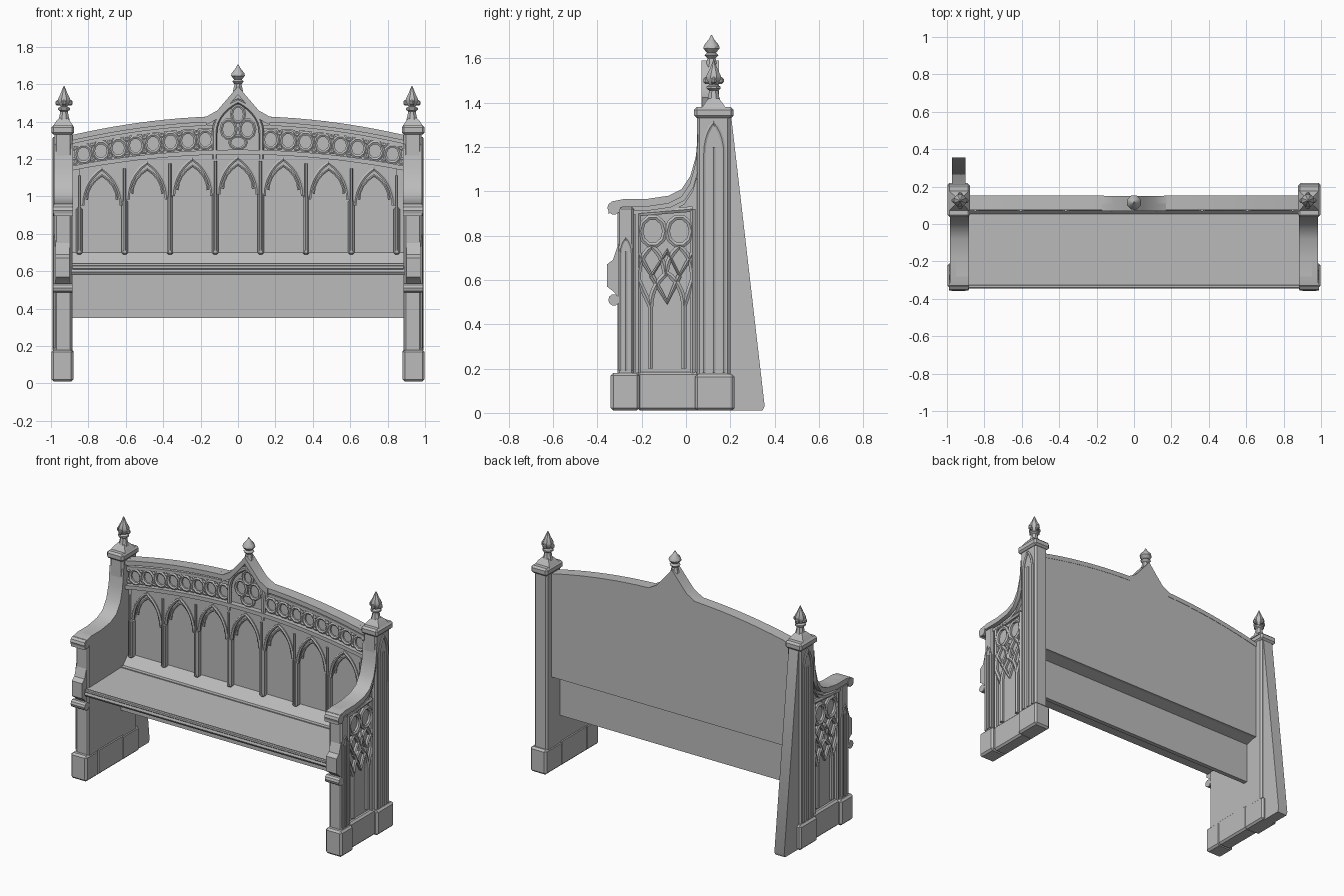
import bpy, bmesh, math

old = bpy.data.objects.get("Cube")
if old:
    bpy.data.objects.remove(old, do_unlink=True)

stone = bpy.data.materials.new("grey stone")
stone.use_nodes = True
GREY = (0.5, 0.5, 0.5, 1)
stone.diffuse_color = GREY
stone.node_tree.nodes["Principled BSDF"].inputs["Base Color"].default_value = GREY


def finish(name, bm):
    bmesh.ops.recalc_face_normals(bm, faces=bm.faces)
    mesh = bpy.data.meshes.new(name)
    bm.to_mesh(mesh)
    bm.free()
    mesh.materials.append(stone)
    ob = bpy.data.objects.new(name, mesh)
    bpy.context.collection.objects.link(ob)
    bpy.ops.object.select_all(action='DESELECT')
    ob.select_set(True)
    bpy.context.view_layer.objects.active = ob
    bpy.ops.object.shade_smooth_by_angle(angle=math.radians(35))
    return ob


def place(axis, a, u, z):
    return (a, u, z) if axis == 'x' else (u, a, z)


def prism(name, outline, a0, a1, axis, bevel=0):
    """Extrude an outline of (u, z) points along x or y."""
    bm = bmesh.new()
    face = bm.faces.new([bm.verts.new(place(axis, a0, u, z)) for u, z in outline])
    new = bmesh.ops.extrude_face_region(bm, geom=[face])["geom"]
    verts = [v for v in new if isinstance(v, bmesh.types.BMVert)]
    bmesh.ops.translate(bm, verts=verts, vec=place(axis, a1 - a0, 0, 0))
    if bevel:
        bmesh.ops.bevel(bm, geom=bm.edges[:], offset=bevel, segments=1, affect='EDGES')
    return finish(name, bm)


def box(name, x0, x1, y0, y1, z0, z1, bevel=0):
    return prism(name, [(x0, z0), (x1, z0), (x1, z1), (x0, z1)], y0, y1, 'y', bevel)


def band(name, line, height, a0, a1, axis):
    """Moulding of even height hanging below a line."""
    return prism(name, line + [(u, z - height) for u, z in reversed(line)], a0, a1, axis)


def rod(name, lines, a, axis, radius=0.01):
    """Round bars following lines on one plane."""
    curve = bpy.data.curves.new(name, 'CURVE')
    curve.dimensions = '3D'
    curve.bevel_depth = radius
    curve.bevel_resolution = 1
    curve.use_fill_caps = True
    for line in lines:
        closed = line[0] == line[-1]
        pts = line[:-1] if closed else line
        sp = curve.splines.new('POLY')
        sp.points.add(len(pts) - 1)
        sp.use_cyclic_u = closed
        for p, (u, z) in zip(sp.points, pts):
            p.co = (*place(axis, a, u, z), 1)
    tmp = bpy.data.objects.new(name, curve)
    bpy.context.collection.objects.link(tmp)
    bm = bmesh.new()
    bm.from_mesh(tmp.to_mesh())
    bpy.data.objects.remove(tmp, do_unlink=True)
    return finish(name, bm)


def lathe(name, x, y, profile, sides=8):
    bm = bmesh.new()
    rings = [[bm.verts.new((x + r * math.cos((k + .5) * math.tau / sides),
                            y + r * math.sin((k + .5) * math.tau / sides), z))
              for k in range(sides)] for r, z in profile]
    for lo, hi in zip(rings, rings[1:]):
        for k in range(sides):
            n = (k + 1) % sides
            bm.faces.new((lo[k], lo[n], hi[n], hi[k]))
    bm.faces.new(rings[0])
    bm.faces.new(rings[-1])
    return finish(name, bm)


def arch(c, w, spring, apex, n=7):
    """Pointed arch line, left foot to right foot."""
    left = []
    for i in range(n + 1):
        a = math.radians(60) * i / n
        left.append((c - w + 2 * w * (1 - math.cos(a)),
                     spring + (apex - spring) * math.sin(a) / math.sin(math.radians(60))))
    return left + [(2 * c - u, z) for u, z in reversed(left[:-1])]


def ring(c, z, r, rz=None, n=10):
    pts = [(c + r * math.cos(i * math.tau / n), z + (rz or r) * math.sin(i * math.tau / n))
           for i in range(n)]
    return pts + [pts[0]]


def span(x0, x1, n, f):
    return [(x0 + (x1 - x0) * i / n, f(x0 + (x1 - x0) * i / n)) for i in range(n + 1)]


def crest(x):
    return 1.43 - 0.1 * (x / 0.88) ** 2


def rail(x):
    return 1.25 - 0.085 * (x / 0.88) ** 2


# Back board with central gable
gable = [(-.17, crest(.17)), (-.11, 1.46), (-.05, 1.53), (0, 1.59),
         (.05, 1.53), (.11, 1.46), (.17, crest(.17))]
top = span(-.89, -.18, 10, crest) + gable + span(.18, .89, 10, crest)
prism("back_board", [(.89, .64), (-.89, .64)] + top, .11, .15, 'y')
band("gable_moulding", gable, .045, .07, .15, 'y')
for s, side in ((-1, "right"), (1, "left")):
    band(side + "_crest_moulding", span(s * .16, s * .89, 10, crest), .03, .075, .152, 'y')
    band(side + "_crest_bead", span(s * .13, s * .89, 10, lambda x: crest(x) - .045),
         .02, .09, .12, 'y')
    # Pierced frieze
    xs = [s * (.175 + .093 * i) for i in range(8)]
    rod(side + "_frieze_rings", [ring(x, (rail(x) + crest(x) - .065) / 2, .042, .047)
                                 for x in xs], .105, 'y', .012)
    gaps = [x + s * .0465 for x in xs]
    rod(side + "_frieze_studs", [ring(x, rail(x) + dz, .012, n=6) for x in gaps
                                 for dz in (.022, .098)], .105, 'y', .011)
band("frieze_rail", span(-.89, .89, 20, rail), .025, .075, .12, 'y')

# Gable tracery
rod("gable_arch", [[(-.125, 1.2)] + arch(0, .125, 1.34, 1.51) + [(.125, 1.2)]], .09, 'y', .014)
rod("gable_foils", [ring(0, 1.44, .035, .045), ring(-.05, 1.36, .04, .05),
                    ring(.05, 1.36, .04, .05), ring(0, 1.29, .045, .035)], .105, 'y', .01)

# Seven blind arches with columns
BAY = .2425
for i in range(-3, 4):
    c, w = i * BAY, BAY / 2
    spring, apex = rail(c) - .24, rail(c) - .045
    line = arch(c, w - .018, spring, apex)
    upper = span(c + w, c - w, 4, lambda x: rail(x) - .01)
    prism("arch_spandrel", upper + [(c - w, spring)] + line + [(c + w, spring)], .085, .115, 'y')
    rod("arch_bead", [line], .083, 'y', .011)
    rod("arch_cusps", [arch(c, w - .04, spring + .03, apex - .035, 4)], .1, 'y', .008)
for i in range(8):
    x = (i - 3.5) * BAY
    box("arch_column", x - .017, x + .017, .072, .115, .69, rail(x) - .23, .008)
    rod("column_bead", [[(x, .71), (x, rail(x) - .06)]], .073, 'y', .008)

# Seat, sloped back foot and apron
prism("seat", [(-.335, .58), (-.345, .595), (-.335, .625), (.05, .635), (.11, .7),
               (.13, .7), (.13, .64), (.05, .62), (.04, .58)], -.89, .89, 'x')
box("seat_nosing", -.89, .89, -.345, -.325, .61, .632, .005)
box("apron", -.89, .89, .03, .06, .35, .64)

# Bench ends
arm = [(-.35, .93), (-.33, .955), (-.28, .965), (-.18, .965), (-.08, .98), (-.02, 1.01),
       (.02, 1.07), (.045, 1.16), (.055, 1.28)]
finial = [(.035, 1.40), (.026, 1.43), (.022, 1.455), (.034, 1.463), (.034, 1.473), (.02, 1.48),
          (.034, 1.505), (.036, 1.52), (.02, 1.55), (.003, 1.59)]
for s, side in ((-1, "right_"), (1, "left_")):
    prism(side + "end_wall", [(-.3, .05), (.1, .05), (.1, 1.28)] + arm[::-1][:-2] + [(-.3, .95)],
          s * .885, s * .952, 'x')
    band(side + "armrest", arm, .035, s * .882, s * .985, 'x')
    band(side + "arm_bead", [(y + .012, z - .05) for y, z in arm[2:]], .02, s * .94, s * .972, 'x')

    # Plinth blocks
    for name, y0, y1, h, out in (("front_foot", -.34, -.21, .18, .998),
                                 ("middle_plinth", -.22, .06, .185, .978),
                                 ("back_foot", .04, .22, .175, .998)):
        box(side + name, s * .88, s * out, y0, y1, .01, h, .012)

    # Front post with carved scrolls
    box(side + "front_post", s * .887, s * .98, -.31, -.235, .15, .93, .01)
    for name, y, z, r in (("arm_scroll", -.325, .925, .03), ("lower_scroll", -.325, .51, .026)):
        prism(side + name, ring(y, z, r)[:-1], s * .885, s * .988, 'x')
    prism(side + "post_bracket", [(-.3, .52), (-.33, .55), (-.357, .57), (-.357, .67),
                                  (-.33, .69), (-.3, .78)], s * .9, s * .975, 'x')
    lance = arch(-.272, .025, .72, .79, 4)
    rod(side + "front_lancet", [[(-.297, .19)] + lance + [(-.247, .19)],
                                [(-.272, .19), (-.272, .73)]], s * .98, 'x', .008)

    # Back post, cap and finial
    box(side + "back_post", s * .885, s * .982, .05, .2, .15, 1.35, .012)
    lance = arch(.125, .045, 1.17, 1.31, 5)
    rod(side + "post_lancet", [[(.08, .18)] + lance + [(.17, .18)],
                               [(.125, .18), (.125, 1.2)]], s * .982, 'x', .01)
    box(side + "post_cap", s * .876, s * .998, .037, .215, 1.33, 1.38, .012)
    lathe(side + "cap_slope", s * .935, .125, [(.078, 1.375), (.05, 1.405), (.03, 1.42)], 4)
    lathe(side + "finial", s * .93, .125, finial)
    for dx, dy in ((1, 0), (0, 1)):
        box(side + "finial_leaf", s * .93 - .012 - .034 * dx, s * .93 + .012 + .034 * dx,
            .113 - .034 * dy, .137 + .034 * dy, 1.485, 1.515, .008)

    # Open-work tracery on the outer face
    bars = [[(-.215, .18), (-.215, .9)], [(.03, .18), (.03, .92)], [(-.215, .9), (.03, .92)],
            [(-.16, .2)] + arch(-.085, .075, .48, .63) + [(-.01, .2)],
            arch(-.155, .06, .62, .75), arch(-.03, .06, .62, .75),
            [(-.215, .72), (-.155, .62), (-.085, .73), (-.03, .62), (.03, .72)],
            [(-.215, .6), (-.16, .48)], [(.03, .6), (-.01, .48)],
            [(-.155, .62), (-.085, .5), (-.03, .62)],
            ring(-.15, .82, .055, .065), ring(-.03, .82, .055, .065)]
    rod(side + "tracery", bars, s * .96, 'x', .014)

# Sloping buttress behind one end
prism("buttress", [(.17, .01), (.345, .01), (.355, .03), (.205, 1.33), (.17, 1.33)],
      -.972, -.9, 'x')

# Central finial
lathe("centre_finial", 0, .115, [(.03, 1.56), (.02, 1.6), (.034, 1.615), (.022, 1.625),
                                 (.04, 1.645), (.036, 1.66), (.014, 1.685), (.003, 1.705)])
